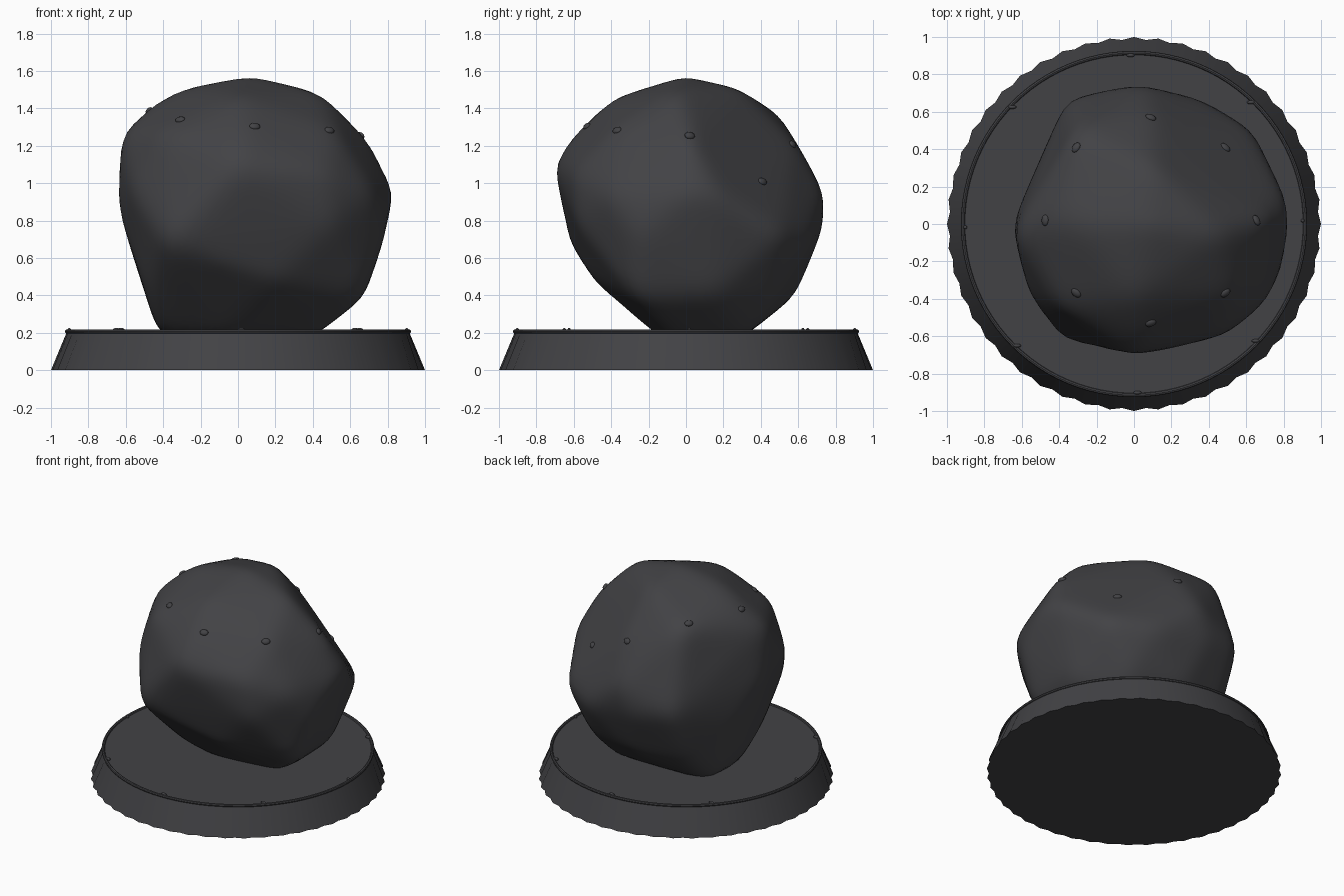
import bpy, bmesh, math
from mathutils import Vector
from mathutils.bvhtree import BVHTree

if "Cube" in bpy.data.objects:
    bpy.data.objects.remove(bpy.data.objects["Cube"])

stone = bpy.data.materials.new("charcoal_stone")
stone.diffuse_color = (0.055, 0.055, 0.06, 1)
stone.use_nodes = True
stone.node_tree.nodes["Principled BSDF"].inputs["Base Color"].default_value = stone.diffuse_color


def finish(bm, name, angle=None):
    bmesh.ops.recalc_face_normals(bm, faces=bm.faces)
    me = bpy.data.meshes.new(name)
    bm.to_mesh(me)
    ob = bpy.data.objects.new(name, me)
    bpy.context.collection.objects.link(ob)
    me.materials.append(stone)
    bpy.ops.object.select_all(action='DESELECT')
    ob.select_set(True)
    bpy.context.view_layer.objects.active = ob
    if angle:
        bpy.ops.object.shade_smooth_by_angle(angle=math.radians(angle))
    else:
        bpy.ops.object.shade_smooth()
    return ob


def lathe(name, profile, segs, closed=False, ripple=None):
    """Revolve (radius, z) points; ripple = profile index with a scalloped edge."""
    bm = bmesh.new()
    rings = []
    for k, (r, z) in enumerate(profile):
        ring = []
        for i in range(segs):
            a = 2 * math.pi * i / segs
            rr = r - 0.014 * (i % 2) if k == ripple else r
            ring.append(bm.verts.new((rr * math.cos(a), rr * math.sin(a), z)))
        rings.append(ring)
    for k in range(len(rings) if closed else len(rings) - 1):
        p, q = rings[k], rings[(k + 1) % len(rings)]
        for i in range(segs):
            j = (i + 1) % segs
            bm.faces.new((p[i], p[j], q[j], q[i]))
    if not closed:
        bm.faces.new(rings[0])
        bm.faces.new(rings[-1])
    return finish(bm, name, 35)


# Display base: tapered disc with a scalloped foot, and a thin raised rim
lathe("base", [(1.0, 0), (0.914, 0.207)], 96, ripple=0)
lathe("base_rim", [(0.915 + 0.011 * math.cos(t * math.pi / 4),
                    0.207 + 0.011 * math.sin(t * math.pi / 4)) for t in range(8)],
      96, closed=True)

# Boulder: main corners of the lump
corners = [
    (-.42, .30, .17), (-.42, -.05, .17), (.40, -.08, .17), (.38, .30, .17), (-.1, -.14, .17),
    (.67, -.27, .38), (.68, .15, .40), (.45, .48, .38), (.05, .59, .40), (-.35, .50, .40),
    (-.30, -.40, .45), (.20, -.50, .48), (-.50, -.20, .45),
    (-.39, -.63, .68), (.50, -.58, .78), (.79, -.25, .72), (.65, .51, .73), (.37, .68, .70),
    (-.05, .735, .75), (-.36, .68, .80), (-.56, .20, .65),
    (.84, 0, .95), (.82, .16, .95), (.72, -.42, .95), (0, -.72, 1.1), (.48, -.60, 1.05),
    (.05, .75, .95), (-.655, 0, .90), (-.56, -.40, .95),
    (-.64, -.05, 1.27), (-.40, -.44, 1.27), (.02, -.6, 1.27), (.52, -.37, 1.29),
    (.69, .02, 1.25), (.09, .58, 1.22), (-.31, .50, 1.38), (-.46, .02, 1.43),
    (.46, -.05, 1.49), (0, 0, 1.57), (.11, -.02, 1.57), (-.3, 0, 1.515),
    (0, -.40, 1.46), (.1, .3, 1.51),
]
hull = bmesh.new()
for c in corners:
    hull.verts.new(c)
bmesh.ops.convex_hull(hull, input=hull.verts)
bmesh.ops.delete(hull, geom=[v for v in hull.verts if not v.link_faces], context='VERTS')
tree = BVHTree.FromBMesh(hull)
centre = Vector((0.09, 0.02, 0.85))

# Wrap a fine ball onto the lump and soften it a little
bm = bmesh.new()
bmesh.ops.create_icosphere(bm, subdivisions=5, radius=1)
for v in bm.verts:
    d = v.co.normalized()
    hit = tree.ray_cast(centre + d * 4, -d)[0]
    v.co = hit if hit else centre
hull.free()
for _ in range(4):
    bmesh.ops.smooth_vert(bm, verts=bm.verts, factor=0.5,
                          use_axis_x=True, use_axis_y=True, use_axis_z=True)
rock_tree = BVHTree.FromBMesh(bm)
finish(bm, "boulder")


def pebble(name, loc, normal, size):
    b = bmesh.new()
    bmesh.ops.create_uvsphere(b, u_segments=16, v_segments=8, radius=1)
    rot = Vector(normal).to_track_quat('Z', 'Y')
    for v in b.verts:
        v.co = rot @ Vector([v.co[i] * size[i] for i in range(3)]) + Vector(loc)
    finish(b, name)


# Small nubs around the boulder's shoulder and along the rim
for i in range(8):
    a = i * math.pi / 4
    x, y = 0.09 + 0.565 * math.cos(a), 0.02 + 0.55 * math.sin(a)
    hit, n, _, _ = rock_tree.ray_cast(Vector((x, y, 3)), Vector((0, 0, -1)))
    if hit:
        if n.z < 0:
            n = -n
        pebble(f"boulder_nub_{i}", hit, n, (0.03, 0.022, 0.014))
    a += 0.02
    pebble(f"rim_nub_{i}", (0.902 * math.cos(a), 0.902 * math.sin(a), 0.212),
           (0, 0, 1), (0.022 if i % 4 else 0.01, 0.01, 0.014))
